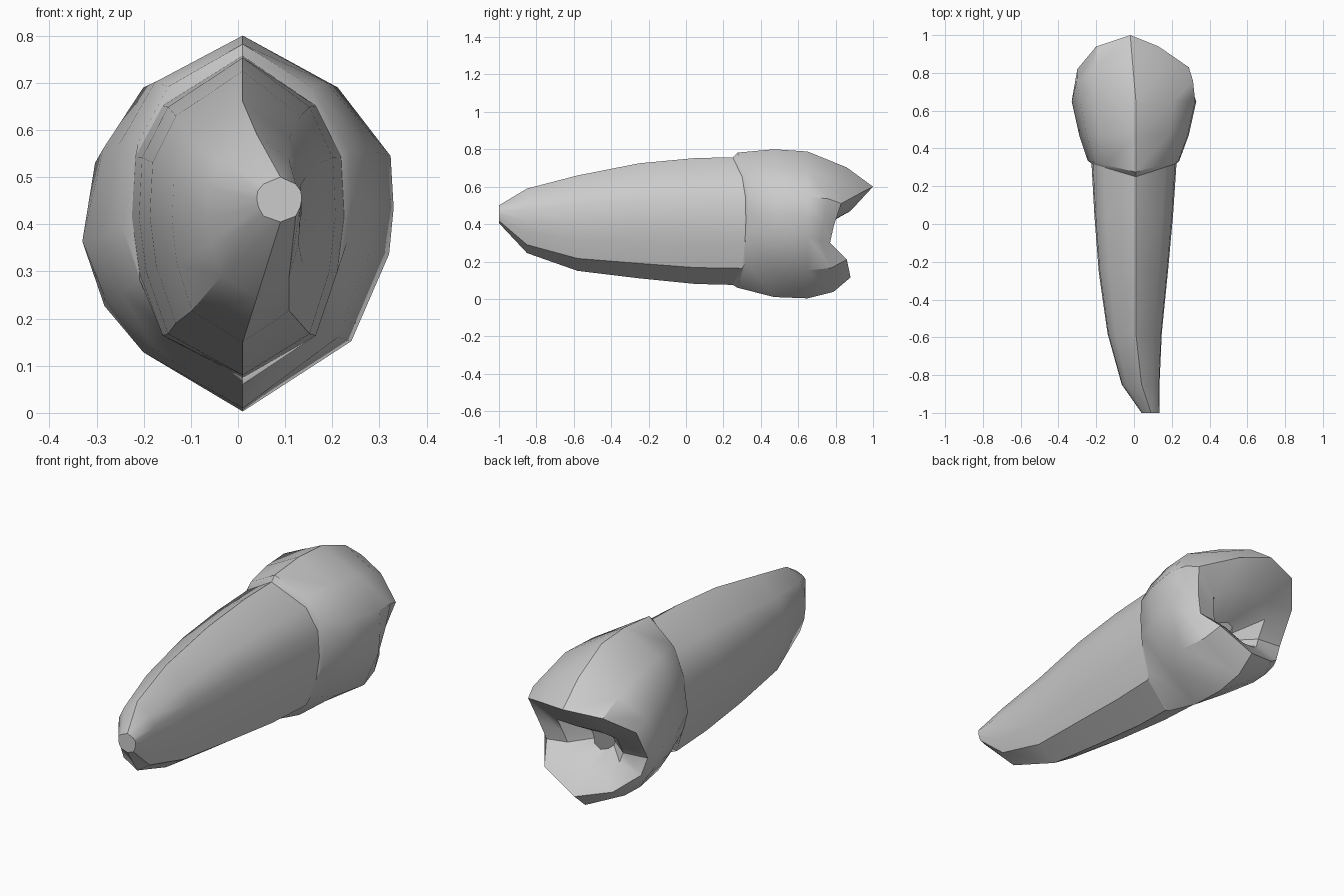
import bpy
import bmesh
from mathutils import Vector

cube = bpy.data.objects.get("Cube")
if cube:
    bpy.data.objects.remove(cube)

enamel = bpy.data.materials.new("plain_grey")
enamel.use_nodes = True
grey = (0.6, 0.6, 0.6, 1)
enamel.diffuse_color = grey
enamel.node_tree.nodes["Principled BSDF"].inputs["Base Color"].default_value = grey

# Unit cross-sections, clockwise from the top ridge
half = [(0, 1), (.72, .69), (.97, .37), (1, 0), (.93, -.35), (.72, -.74), (0, -1)]
ROOT = half + [(-u, v) for u, v in half[-2:0:-1]]
CROWN = [(0, 1), (.63, .75), (.98, .38), (1, .1), (.97, -.15), (.72, -.62),
         (0, -1), (-.62, -.68), (-.86, -.38), (-1, -.08), (-.87, .42), (-.62, .75)]


def section(profile, y, left, right, bottom, top, ridge, sweep=0):
    """Fit a unit cross-section to its extents; sweep pushes the sides back."""
    mid, size = (top + bottom) / 2, (top - bottom) / 2
    return [Vector((ridge + u * (right - ridge if u > 0 else ridge - left),
                    y + sweep * abs(u), mid + v * size)) for u, v in profile]


def loft(name, rings, cap_start=False, cap_end=False):
    bm = bmesh.new()
    loops = [[bm.verts.new(p) for p in ring] for ring in rings]
    for a, b in zip(loops, loops[1:]):
        for i in range(len(a)):
            j = (i + 1) % len(a)
            bm.faces.new((a[i], a[j], b[j], b[i]))
    if cap_start:
        bm.faces.new(loops[0][::-1])
    if cap_end:
        bm.faces.new(loops[-1])
    bm.normal_update()
    # Wind every face outwards, judged by the first side wall
    wall = bm.faces[:][0]
    centre = sum(rings[0], Vector()) / len(rings[0])
    if wall.normal.dot(wall.calc_center_median() - centre) < 0:
        bmesh.ops.reverse_faces(bm, faces=bm.faces[:])
    mesh = bpy.data.meshes.new(name)
    bm.to_mesh(mesh)
    bm.free()
    mesh.materials.append(enamel)
    obj = bpy.data.objects.new(name, mesh)
    bpy.context.collection.objects.link(obj)
    bpy.ops.object.select_all(action="DESELECT")
    obj.select_set(True)
    bpy.context.view_layer.objects.active = obj
    bpy.ops.object.shade_smooth_by_angle(angle=0.6)
    return obj


# Tapering root, bent towards +x at its tip
neck = section(ROOT, .25, -.225, .225, .075, .757, .01, .07)
root = [section(ROOT, *s) for s in (
    (-1, .04, .135, .405, .5, .09),
    (-.85, -.065, .135, .245, .59, .04),
    (-.58, -.14, .147, .15, .66, .01),
    (-.25, -.187, .18, .11, .725, .01),
    (.05, -.21, .207, .08, .753, .01))]
loft("root", root + [neck], cap_start=True)

# Bulging crown wall
collar = section(CROWN, .275, -.245, .24, .06, .782, .01, .06)
belly = section(CROWN, .47, -.29, .29, .01, .80, .01)
widest = section(CROWN, .65, -.33, .33, .003, .788, .01)

# Biting rim: tall upper cusp, low side notches, small lower cusp
rim = [Vector(p) for p in (
    (-.02, 1, .6), (.13, .94, .57), (.29, .83, .51), (.26, .79, .39),
    (.23, .77, .3), (.18, .86, .21), (0, .88, .115), (-.17, .82, .16),
    (-.27, .74, .24), (-.3, .73, .33), (-.3, .82, .49), (-.2, .94, .58))]
shoulder = []
for a, b in zip(widest, rim):
    p = a.lerp(b, .6)
    shoulder.append(Vector((p.x * 1.03, p.y, .4 + (p.z - .4) * 1.1)))

# Chewing surface sinking into a central pit
pit = Vector((0, .62, .31))
slope = [p.lerp(pit, .45) + Vector((0, .05, 0)) for p in rim]
floor = [p.lerp(pit, .8) for p in rim]
loft("crown", [neck, collar, belly, widest, shoulder, rim, slope, floor], cap_end=True)
